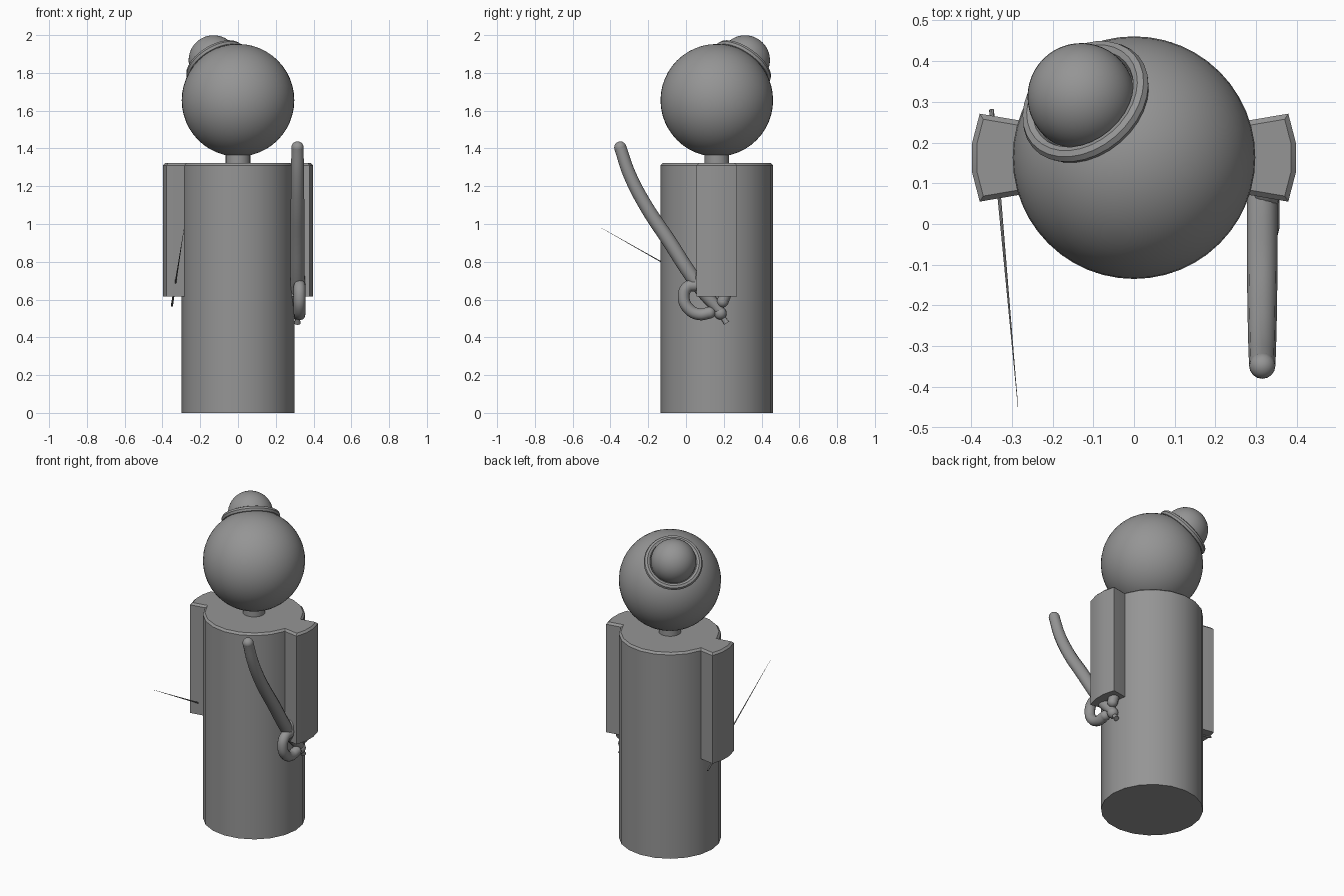
import bpy, bmesh, math
from mathutils import Vector

if "Cube" in bpy.data.objects:
    bpy.data.objects.remove(bpy.data.objects["Cube"])

CY = 0.163                      # depth of the body axis
grey = bpy.data.materials.new("plain_grey")
grey.use_nodes = True
grey.diffuse_color = (0.3, 0.3, 0.3, 1)
grey.node_tree.nodes["Principled BSDF"].inputs["Base Color"].default_value = (0.3, 0.3, 0.3, 1)


def finish(name, angle=35):
    ob = bpy.context.object
    ob.name = ob.data.name = name
    ob.data.materials.clear()
    ob.data.materials.append(grey)
    bpy.ops.object.shade_smooth_by_angle(angle=math.radians(angle))
    return ob


def prism(name, outline, z0, z1, bevel):
    """Extrude an outline upwards and soften its top rim."""
    bm = bmesh.new()
    base = bm.faces.new([bm.verts.new((x, y, z0)) for x, y in outline])
    top = bmesh.ops.extrude_face_region(bm, geom=[base], use_keep_orig=True)["geom"]
    verts = [v for v in top if isinstance(v, bmesh.types.BMVert)]
    bmesh.ops.translate(bm, verts=verts, vec=(0, 0, z1 - z0))
    rim = [e for e in bm.edges if all(v.co.z > z1 - 0.001 for v in e.verts)]
    bmesh.ops.bevel(bm, geom=rim, offset=bevel, segments=1, affect='EDGES')
    bmesh.ops.recalc_face_normals(bm, faces=bm.faces)
    me = bpy.data.meshes.new(name)
    bm.to_mesh(me)
    bm.free()
    ob = bpy.data.objects.new(name, me)
    bpy.context.collection.objects.link(ob)
    bpy.ops.object.select_all(action='DESELECT')
    ob.select_set(True)
    bpy.context.view_layer.objects.active = ob
    return finish(name, 25)


def sphere(name, loc, r, seg=48, rings=24):
    bpy.ops.mesh.primitive_uv_sphere_add(segments=seg, ring_count=rings, radius=r, location=loc)
    return finish(name)


def rod(name, a, b, r1, r2, sides=16):
    a, b = Vector(a), Vector(b)
    bpy.ops.mesh.primitive_cone_add(vertices=sides, radius1=r1, radius2=r2,
                                    depth=(b - a).length, location=(a + b) / 2)
    bpy.context.object.rotation_euler = (b - a).to_track_quat('Z', 'Y').to_euler()
    return finish(name)


def tube(name, pts, r):
    """Smooth round tube through (x, y, z, radius factor) points, with rounded ends."""
    cu = bpy.data.curves.new(name, 'CURVE')
    cu.dimensions = '3D'
    cu.bevel_depth, cu.bevel_resolution, cu.resolution_u = r, 4, 8
    sp = cu.splines.new('BEZIER')
    sp.bezier_points.add(len(pts) - 1)
    for bp, p in zip(sp.bezier_points, pts):
        bp.co, bp.radius = p[:3], p[3]
        bp.handle_left_type = bp.handle_right_type = 'AUTO'
    ob = bpy.data.objects.new(name, cu)
    bpy.context.collection.objects.link(ob)
    bpy.ops.object.select_all(action='DESELECT')
    ob.select_set(True)
    bpy.context.view_layer.objects.active = ob
    bpy.ops.object.convert(target='MESH')
    finish(name, 60)
    for tag, p in (("start", pts[0]), ("end", pts[-1])):
        sphere(f"{name}_{tag}_cap", p[:3], r * p[3], 16, 10)


# Body column and the two arms that hug its sides
N, R = 20, 0.298
prism("body", [(R * math.cos(math.tau * i / N), CY + R * math.sin(math.tau * i / N))
               for i in range(N)], 0, 1.322, 0.012)
half = [(0.2, 0.07), (0.285, 0.092), (0.379, 0.108), (0.398, 0.035)]
arm = half + [(x, -y) for x, y in reversed(half)]
for side, s in (("left", 1), ("right", -1)):
    prism(f"{side}_arm", [(s * x, CY + y) for x, y in arm], 0.615, 1.322, 0.012)

# Neck and head
rod("neck", (0, CY, 1.3), (0, CY, 1.4), 0.065, 0.065, 24)
head = Vector((0, CY, 1.655))
sphere("head", head, R)

# Hair bun with its band
axis = Vector((-0.13, 0.15, 0.213)).normalized()
sphere("hair_bun", head + axis * 0.29, 0.132)
bpy.ops.mesh.primitive_torus_add(major_radius=0.152, minor_radius=0.02, major_segments=32,
                                 minor_segments=8, location=head + axis * 0.266)
bpy.context.object.rotation_euler = axis.to_track_quat('Z', 'Y').to_euler()
finish("hair_band")

# Balloon sword: curved blade running into the grip
blade = [(-0.348, 1.405, 0.85), (-0.3, 1.265, 0.9), (-0.215, 1.1, 0.95),
         (-0.09, 0.91, 1), (0.04, 0.71, 1), (0.105, 0.625, 0.95), (0.175, 0.545, 0.75)]
tube("balloon_blade", [(0.315, y, z, f) for y, z, f in blade], 0.038)

# Guard loops on both sides of the grip
knot, n = Vector((0.185, 0.53)), Vector((0.76, 0.65)).normalized()
loop = [Vector(p) for p in ((0.05, 0.675), (0.01, 0.668), (-0.012, 0.61),
                            (0.015, 0.55), (0.07, 0.522), (0.125, 0.53))]
mirrored = [p - 2 * (p - knot).dot(n) * n for p in loop]
for name, pts in (("front_guard_loop", loop), ("back_guard_loop", mirrored)):
    tube(name, [(0.326, p.x, p.y, 1) for p in pts], 0.031)

# Balloon knot
sphere("balloon_knot", (0.315, 0.182, 0.527), 0.033, 20, 12)
rod("balloon_nozzle", (0.315, 0.185, 0.52), (0.315, 0.215, 0.475), 0.01, 0.016)

# Thin needle held in the right arm
rod("needle", (-0.35, 0.28, 0.567), (-0.285, -0.45, 0.98), 0.006, 0.0005, 8)
